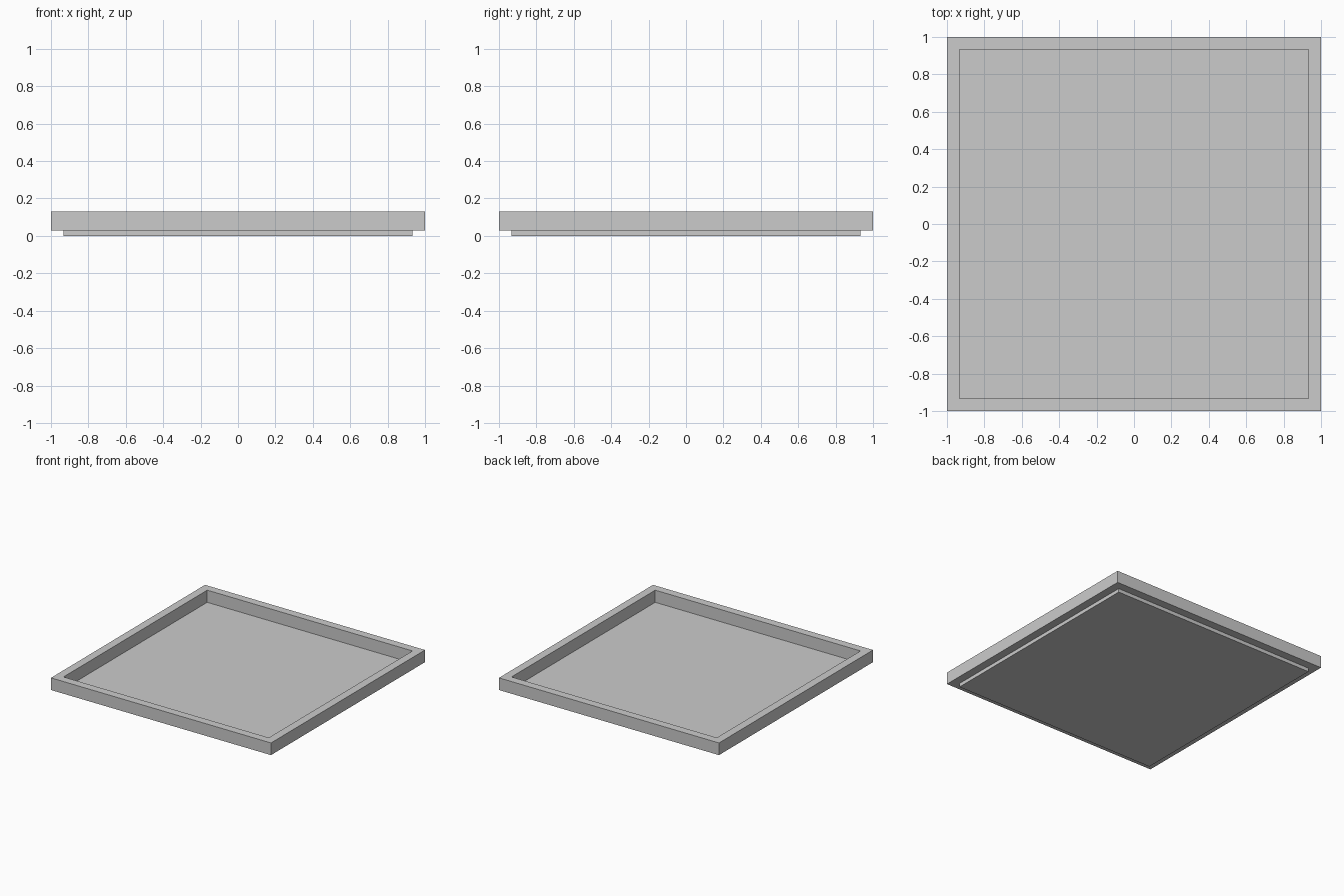
import bpy

if "Cube" in bpy.data.objects:
    bpy.data.objects.remove(bpy.data.objects["Cube"])

OUTER, INNER = 1.0, 0.933
BASE_H, TOP = 0.03, 0.13


def make_object(name, verts, faces):
    mesh = bpy.data.meshes.new(name)
    mesh.from_pydata(verts, [], faces)
    obj = bpy.data.objects.new(name, mesh)
    bpy.context.collection.objects.link(obj)
    return obj


def square(r, z):
    return [(-r, -r, z), (r, -r, z), (r, r, z), (-r, r, z)]


def walls(a, b):
    # Quads joining square loop a to square loop b
    return [(a * 4 + i, a * 4 + (i + 1) % 4, b * 4 + (i + 1) % 4, b * 4 + i) for i in range(4)]


# Floor slab, which also forms the stepped foot under the rim
make_object("tray_floor", square(INNER, 0) + square(INNER, BASE_H),
            [(3, 2, 1, 0), (4, 5, 6, 7)] + walls(0, 1))

# Raised rim: rectangular profile running around the square
profile = [(OUTER, BASE_H), (OUTER, TOP), (INNER, TOP), (INNER, BASE_H)]
verts = [v for r, z in profile for v in square(r, z)]
faces = [f for k in range(4) for f in walls(k, (k + 1) % 4)]
make_object("tray_rim", verts, faces)
